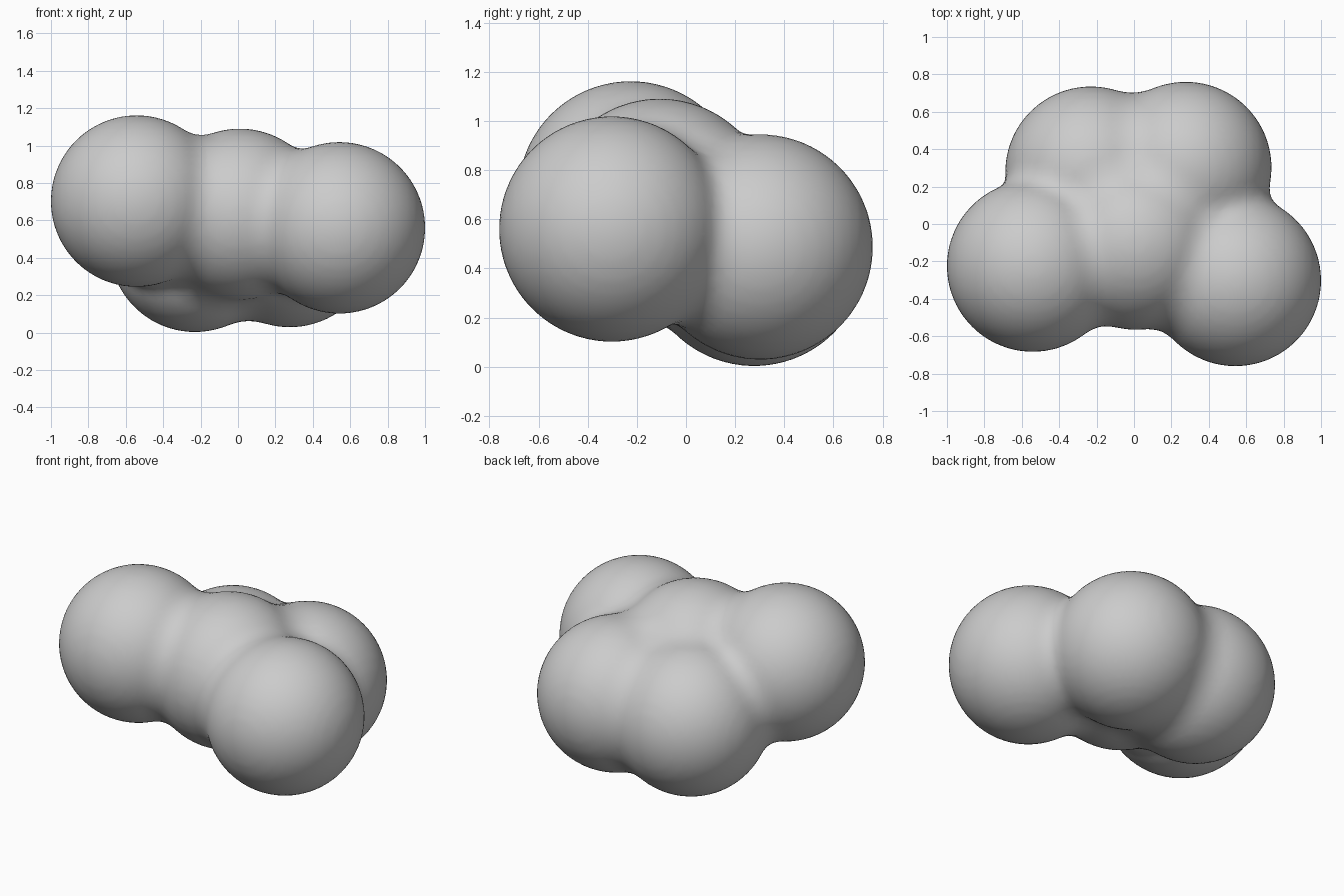
import bpy, bmesh
from mathutils import Vector, Matrix

if "Cube" in bpy.data.objects:
    bpy.data.objects.remove(bpy.data.objects["Cube"])

# Five equal lobes: left, right, back right, back left, middle
R = 0.458
LOBES = [Vector(c) for c in (
    (-0.542, -0.225, 0.703), (0.542, -0.302, 0.560), (0.277, 0.302, 0.487),
    (-0.230, 0.277, 0.461), (0.010, -0.107, 0.632))]
BLEND = 0.11


def field(p):
    """Distance to the lobes, softly blended where they meet."""
    d = sorted((p - c).length - R for c in LOBES)
    r = d[0]
    for e in d[1:]:
        h = max(BLEND - abs(r - e), 0) / BLEND
        r = min(r, e) - h * h * BLEND / 4
    return r


def gradient(p, e=0.002):
    return Vector([field(p + a) - field(p - a) for a in
                   (Vector((e, 0, 0)), Vector((0, e, 0)), Vector((0, 0, e)))]) / (2 * e)


# Overlapping balls
bm = bmesh.new()
for c in LOBES:
    bmesh.ops.create_icosphere(bm, subdivisions=4, radius=R, matrix=Matrix.Translation(c))
mesh = bpy.data.meshes.new("lobed_blob")
bm.to_mesh(mesh)
bm.free()
blob = bpy.data.objects.new("lobed_blob", mesh)
bpy.context.collection.objects.link(blob)
bpy.context.view_layer.objects.active = blob
blob.select_set(True)

# Fuse into a single skin
fuse = blob.modifiers.new("fuse", "REMESH")
fuse.mode = "VOXEL"
fuse.voxel_size = 0.035
bpy.ops.object.modifier_apply(modifier=fuse.name)

# Settle the skin onto the blended surface
for v in blob.data.vertices:
    p = v.co.copy()
    for _ in range(3):
        g = gradient(p)
        p -= g * (field(p) / max(g.length_squared, 0.3))
    v.co = p
bpy.ops.object.shade_smooth()
